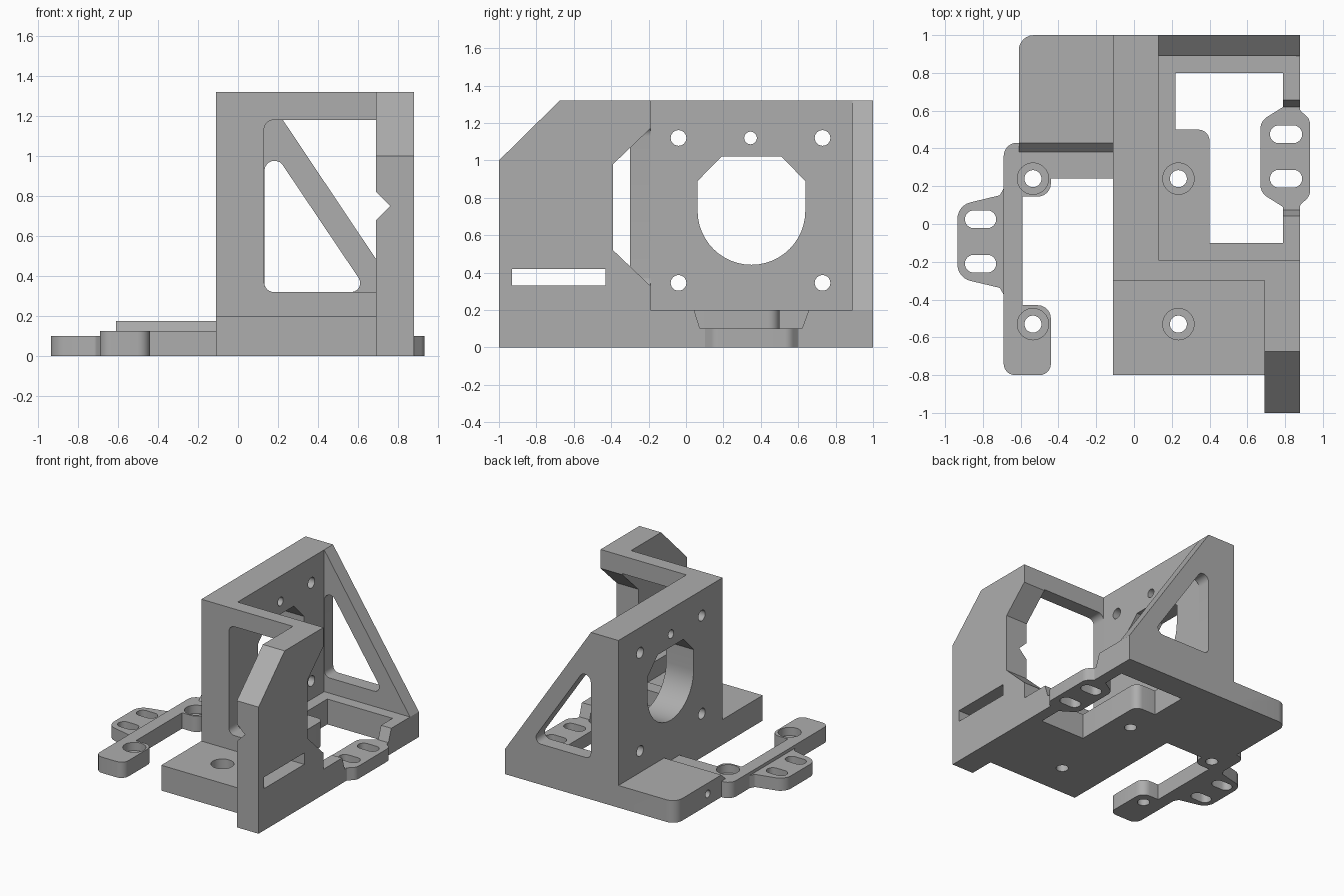
import bpy, bmesh, math
from mathutils import Vector

cube = bpy.data.objects.get("Cube")
if cube:
    bpy.data.objects.remove(cube)

grey = bpy.data.materials.new("printed_grey")
grey.use_nodes = True
colour = (0.42, 0.42, 0.42, 1)
grey.diffuse_color = colour
grey.node_tree.nodes["Principled BSDF"].inputs["Base Color"].default_value = colour


def rounded(points, steps=6):
    """Outline from (u, v) or (u, v, radius) corners."""
    out, n = [], len(points)
    for i, p in enumerate(points):
        c = Vector(p[:2])
        if len(p) < 3:
            out.append(c)
            continue
        a = (Vector(points[i - 1][:2]) - c).normalized()
        b = (Vector(points[(i + 1) % n][:2]) - c).normalized()
        half = a.angle(b) / 2
        centre = c + (a + b).normalized() * p[2] / math.sin(half)
        start = c + a * p[2] / math.tan(half) - centre
        end = c + b * p[2] / math.tan(half) - centre
        sweep = math.atan2(start.x * end.y - start.y * end.x, start.dot(end))
        for k in range(steps + 1):
            t = sweep * k / steps
            out.append(centre + Vector((start.x * math.cos(t) - start.y * math.sin(t),
                                        start.x * math.sin(t) + start.y * math.cos(t))))
    return out


def prism(name, points, axis, low, high):
    """Extrude an outline along an axis."""
    place = {"x": lambda p, w: (w, p.x, p.y),
             "y": lambda p, w: (p.x, w, p.y),
             "z": lambda p, w: (p.x, p.y, w)}[axis]
    bm = bmesh.new()
    outline = rounded(points)
    face = bm.faces.new([bm.verts.new(place(p, low)) for p in outline])
    ext = bmesh.ops.extrude_face_region(bm, geom=[face])
    shift = Vector(place(Vector((0, 0)), high - low))
    bmesh.ops.translate(bm, vec=shift, verts=[v for v in ext["geom"] if isinstance(v, bmesh.types.BMVert)])
    bmesh.ops.recalc_face_normals(bm, faces=bm.faces)
    mesh = bpy.data.meshes.new(name)
    bm.to_mesh(mesh)
    bm.free()
    mesh.materials.append(grey)
    obj = bpy.data.objects.new(name, mesh)
    bpy.context.collection.objects.link(obj)
    return obj


def rect(u0, u1, v0, v1, r=0):
    pts = [(u0, v0), (u1, v0), (u1, v1), (u0, v1)]
    return [(*p, r) for p in pts] if r else pts


def circle(u, v, r, n=32):
    return [(u + r * math.cos(math.tau * k / n), v + r * math.sin(math.tau * k / n)) for k in range(n)]


def cut(obj, points, axis, low, high, operation="DIFFERENCE"):
    """Cut (or add) a prism and bake the result."""
    tool = prism("cutter", points, axis, low, high)
    tool.hide_render = True
    mod = obj.modifiers.new("cut", "BOOLEAN")
    mod.operation, mod.solver, mod.object = operation, "EXACT", tool
    bpy.context.view_layer.objects.active = obj
    bpy.ops.object.modifier_apply(modifier=mod.name)
    bpy.data.objects.remove(tool)


def screw_hole(obj, x, y, top):
    cut(obj, circle(x, y, 0.083), "z", 0.06, top + 0.1)
    cut(obj, circle(x, y, 0.045), "z", -0.1, top + 0.1)


# Floor with its stepped opening and lowered right rail
floor = prism("floor", [(-0.11, -0.8), (0.69, -0.8), (0.69, -0.19), (0.88, -0.19), (0.88, 1), (-0.11, 1)],
              "z", 0, 0.2)
cut(floor, [(0.4, -0.1), (0.79, -0.1), (0.79, 0.8), (0.22, 0.8), (0.22, 0.5), (0.4, 0.5, 0.06)], "z", -0.1, 0.3)
cut(floor, [(0.04, 0.21), (0.075, 0.1), (0.62, 0.1), (0.66, 0.21)], "x", 0.75, 0.95)
for y in (-0.53, 0.24):
    screw_hole(floor, 0.235, y, 0.2)

# Motor plate with its teardrop bore and screw holes
motor_plate = prism("motor_plate", rect(-0.3, 1, 0.2, 1.32), "x", -0.11, 0.13)
arc = [(0.35 + 0.288 * math.cos(a), 0.73 + 0.288 * math.sin(a))
       for a in (-math.pi * k / 24 for k in range(25))]
cut(motor_plate, arc + [(0.062, 0.89), (0.19, 1.02), (0.51, 1.02), (0.638, 0.89)], "x", -0.3, 0.3)
for y, z, r in [(-0.04, 1.12, 0.042), (0.73, 1.12, 0.042), (-0.04, 0.345, 0.042),
                (0.73, 0.345, 0.042), (0.345, 1.12, 0.034)]:
    cut(motor_plate, circle(y, z, r, 24), "x", -0.3, 0.3)

# Front wall with a window
front_wall = prism("front_wall", rect(0.13, 0.69, 0.2, 1.32), "y", -0.3, -0.19)
cut(front_wall, [(0.13, 0.32, 0.05), (0.8, 0.32), (0.8, 1.18), (0.13, 1.18, 0.05)], "y", -0.5, 0)

# Side wall with bevelled top, window, belt slot and inner groove
side_wall = prism("side_wall", [(-1, 0), (-0.19, 0), (-0.19, 1.32), (-0.675, 1.32), (-1, 1)], "x", 0.69, 0.88)
cut(side_wall, [(-0.17, 0.31), (-0.17, 1.19), (-0.39, 0.98), (-0.39, 0.52)], "x", 0.6, 1)
cut(side_wall, rect(-0.93, -0.43, 0.33, 0.42), "x", 0.6, 1)
cut(side_wall, [(0.68, 0.67), (0.76, 0.75), (0.68, 0.83)], "y", -1.1, -0.3)

# Triangular back gusset
gusset = prism("back_gusset", [(0.13, 0.2), (0.88, 0.2), (0.13, 1.32)], "y", 0.89, 1)
cut(gusset, [(0.132, 0.32, 0.045), (0.65, 0.32, 0.045), (0.132, 1.09, 0.05)], "y", 0.8, 1.1)

# Rear shelf with a sloped front edge and a side screw hole
shelf = prism("rear_shelf", [(0.38, 0), (1, 0), (1, 0.175), (0.43, 0.175), (0.38, 0.125)], "x", -0.61, -0.11)
cut(shelf, [(-0.61, 0.2), (0, 0.2), (0, 1), (-0.61, 1, 0.08)], "z", -0.1, 0.3, "INTERSECT")
cut(shelf, circle(0.6, 0.09, 0.03, 20), "x", -0.8, -0.2)

# Left arm with two screw pads
arm = prism("left_arm", [
    (-0.69, -0.8, 0.06), (-0.44, -0.8, 0.06), (-0.44, -0.43, 0.07), (-0.59, -0.43), (-0.59, 0.145),
    (-0.44, 0.145, 0.07), (-0.44, 0.24), (-0.11, 0.24), (-0.11, 0.38), (-0.6, 0.38),
    (-0.6, 0.43), (-0.69, 0.43, 0.07)], "z", 0, 0.125)
for y in (-0.53, 0.24):
    screw_hole(arm, -0.535, y, 0.125)

# Slotted ears
left_ear = prism("left_ear", [
    (-0.69, 0.19), (-0.71, 0.152, 0.02), (-0.935, 0.098, 0.09), (-0.935, -0.285, 0.09),
    (-0.71, -0.338, 0.02), (-0.69, -0.375)], "z", 0, 0.1)
right_ear = prism("right_ear", [
    (0.79, 0.075), (0.79, 0.09, 0.01), (0.67, 0.165, 0.07), (0.67, 0.545, 0.07), (0.79, 0.62, 0.01),
    (0.79, 0.64), (0.88, 0.64), (0.88, 0.6, 0.01), (0.932, 0.555, 0.06), (0.932, 0.15, 0.06),
    (0.88, 0.1, 0.01), (0.88, 0.075)], "z", 0, 0.1)
# Slots go through the ear and the rail beneath it
for y in (0.24, 0.475):
    for part in (right_ear, floor):
        cut(part, rect(0.72, 0.89, y - 0.047, y + 0.047, 0.046), "z", -0.1, 0.3)
for y in (-0.21, 0.025):
    cut(left_ear, rect(-0.895, -0.73, y - 0.047, y + 0.047, 0.046), "z", -0.1, 0.3)

# Soft rounds, crisp edges
bpy.ops.object.select_all(action="DESELECT")
for obj in (floor, motor_plate, front_wall, side_wall, gusset, shelf, arm, left_ear, right_ear):
    obj.select_set(True)
bpy.context.view_layer.objects.active = floor
bpy.ops.object.shade_smooth_by_angle(angle=math.radians(30))
